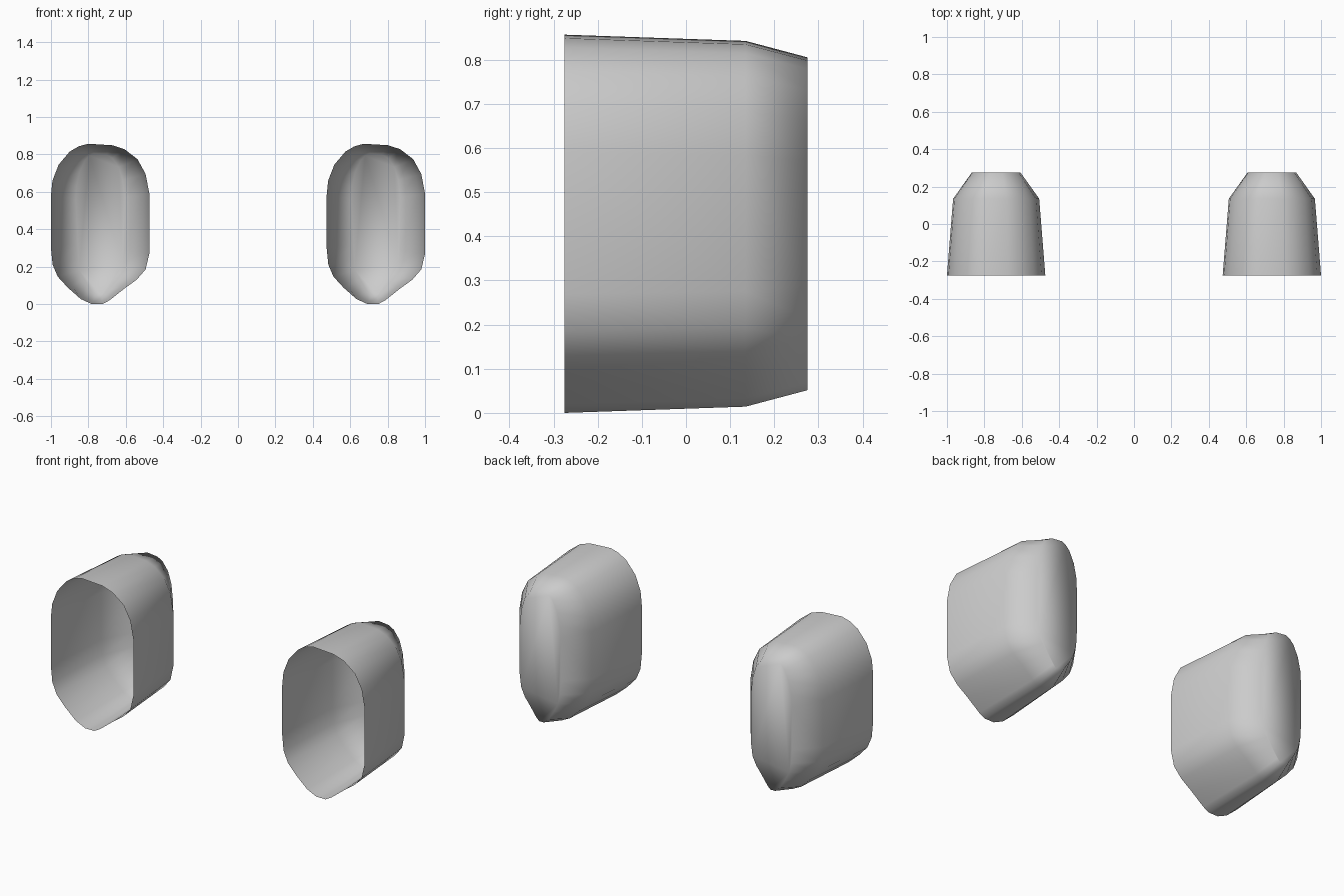
import bpy, bmesh

if "Cube" in bpy.data.objects:
    bpy.data.objects.remove(bpy.data.objects["Cube"])

# Rim outline (x offset from the cup centre, z), slightly irregular rounded slot
OUTLINE = [
    (-0.263, 0.30), (-0.263, 0.58), (-0.255, 0.66), (-0.222, 0.745),
    (-0.163, 0.815), (-0.115, 0.843), (-0.065, 0.857), (0.065, 0.849), (0.13, 0.828),
    (0.20, 0.774), (0.243, 0.695), (0.263, 0.59), (0.263, 0.27),
    (0.243, 0.185), (0.195, 0.13), (0.13, 0.083), (0.05, 0.02),
    (0.013, 0.0), (-0.045, 0.0), (-0.104, 0.027), (-0.173, 0.088),
    (-0.227, 0.147), (-0.254, 0.21),
]
# Depth, width scale, height scale of each ring
RINGS = [(-0.275, 1.0, 1.0), (0.135, 0.875, 0.967), (0.275, 0.495, 0.88)]
MID_Z = 0.4285


def cup(name, cx):
    bm = bmesh.new()
    rings = [[bm.verts.new((cx + x * sx, y, MID_Z + (z - MID_Z) * sz))
              for x, z in OUTLINE] for y, sx, sz in RINGS]
    n = len(OUTLINE)
    # Side walls
    for a, b in zip(rings, rings[1:]):
        for i in range(n):
            j = (i + 1) % n
            bm.faces.new((a[i], a[j], b[j], b[i]))
    # Closed back, front stays open
    bm.faces.new(rings[-1])
    bmesh.ops.recalc_face_normals(bm, faces=bm.faces)
    # Make sure the cap faces outwards (+y)
    bm.normal_update()
    bm.faces.ensure_lookup_table()
    if bm.faces[-1].normal.y < 0:
        bmesh.ops.reverse_faces(bm, faces=bm.faces)
    for f in bm.faces:
        f.smooth = True
    me = bpy.data.meshes.new(name)
    bm.to_mesh(me)
    bm.free()
    bpy.context.collection.objects.link(bpy.data.objects.new(name, me))


# Two identical cups side by side
for side, cx in (("left", -0.737), ("right", 0.737)):
    cup(side + "_cup", cx)
